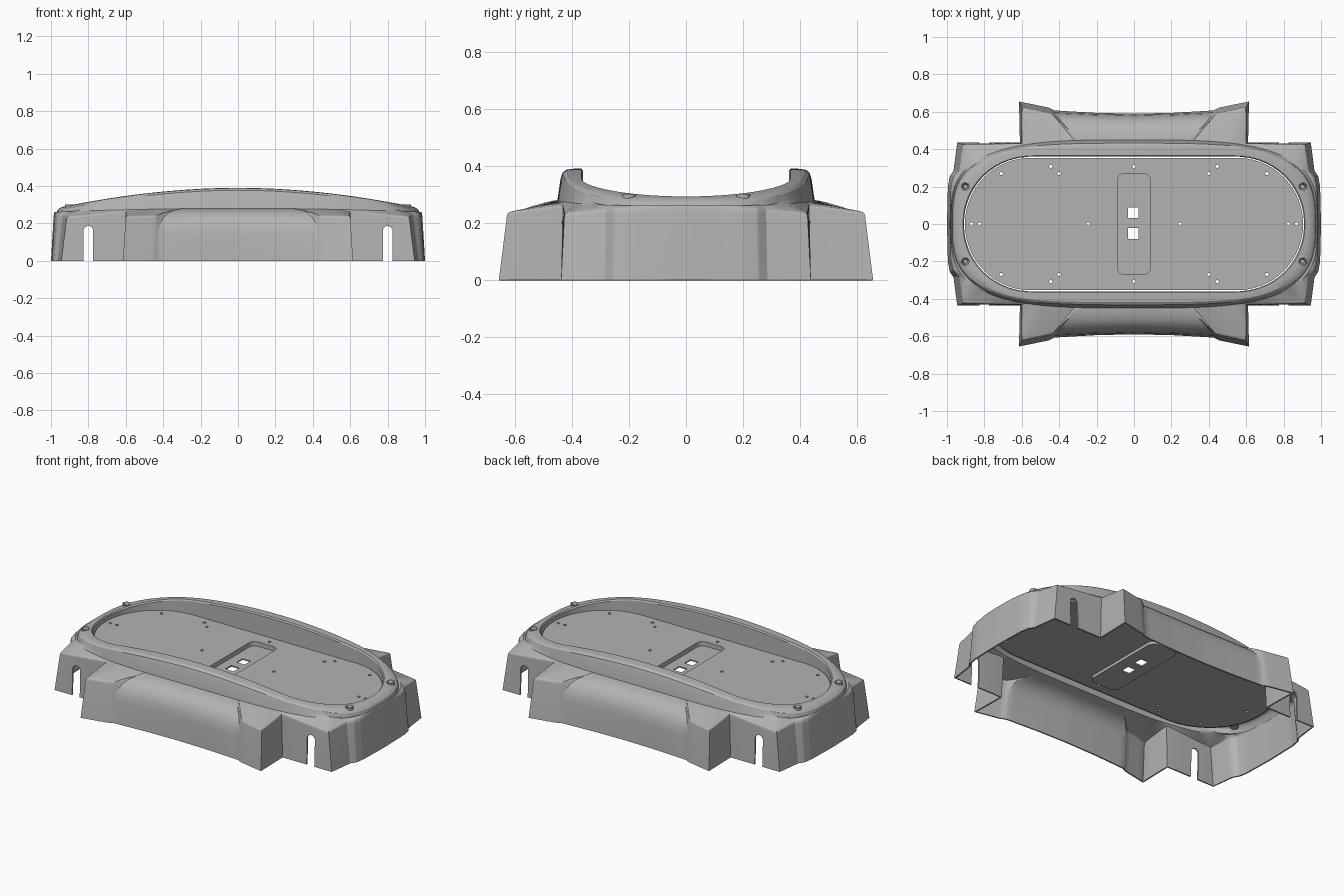
import bpy, bmesh, math
from mathutils import Vector

if "Cube" in bpy.data.objects:
    bpy.data.objects.remove(bpy.data.objects["Cube"], do_unlink=True)

grey = bpy.data.materials.new("plain_grey")
grey.use_nodes = True
GREY = (0.45, 0.45, 0.45, 1)
grey.diffuse_color = GREY
grey.node_tree.nodes["Principled BSDF"].inputs["Base Color"].default_value = GREY

PLATE_TOP = 0.265
STRAIGHT, RADIUS = 0.55, 0.36


def make_object(name, bm):
    mesh = bpy.data.meshes.new(name)
    bm.to_mesh(mesh)
    bm.free()
    mesh.materials.append(grey)
    obj = bpy.data.objects.new(name, mesh)
    bpy.context.collection.objects.link(obj)
    return obj


def prism(bm, outline, low, high, axis="z"):
    """Closed prism from a 2D outline, extruded along z or y."""
    def place(p, h):
        return (p[0], p[1], h) if axis == "z" else (p[0], h, p[1])
    bottom = [bm.verts.new(place(p, low)) for p in outline]
    top = [bm.verts.new(place(p, high)) for p in outline]
    n = len(outline)
    faces = [bm.faces.new(bottom), bm.faces.new(top)]
    for i in range(n):
        k = (i + 1) % n
        faces.append(bm.faces.new((bottom[i], bottom[k], top[k], top[i])))
    bmesh.ops.recalc_face_normals(bm, faces=faces)


def rounded_rect(hx, hy, r, steps=8, cx=0, cy=0):
    pts = []
    for q, (sx, sy) in enumerate([(1, 1), (-1, 1), (-1, -1), (1, -1)]):
        for i in range(steps + 1):
            a = math.pi / 2 * (q + i / steps)
            p = (cx + sx * (hx - r) + r * math.cos(a), cy + sy * (hy - r) + r * math.sin(a))
            if not pts or math.dist(p, pts[-1]) > 1e-5:
                pts.append(p)
    if math.dist(pts[0], pts[-1]) < 1e-5:
        pts.pop()
    return pts


def circle(cx, cy, r, n=16):
    return [(cx + r * math.cos(2 * math.pi * i / n), cy + r * math.sin(2 * math.pi * i / n))
            for i in range(n)]


def finish(obj, cutters=()):
    """Cut the holes, apply all modifiers and smooth the shading."""
    for c in cutters:
        mod = obj.modifiers.new("cut", "BOOLEAN")
        mod.object, mod.operation, mod.solver = c, "DIFFERENCE", "EXACT"
    bpy.ops.object.select_all(action="DESELECT")
    obj.select_set(True)
    bpy.context.view_layer.objects.active = obj
    bpy.ops.object.convert(target="MESH")
    bpy.ops.object.shade_smooth_by_angle(angle=math.radians(28))


# Rim curves
def rim_height(x):
    return 0.39 - 0.115 * abs(x) ** 1.9


def rim_base(deg):
    a = math.radians(deg)
    x = 0.98 * max(math.cos(a), 0) ** 0.606 if deg < 90 else 0
    y = 0.45 * math.sin(a) ** 0.606 if deg > 0 else 0
    return Vector((x, y, 0.28 - 0.02 * x * x))


def pocket_edge(p):
    """Nearest point on the stadium-shaped pocket."""
    if p.x < STRAIGHT:
        return Vector((p.x, RADIUS, 0))
    d = Vector((p.x - STRAIGHT, p.y, 0)).normalized()
    return Vector((STRAIGHT, 0, 0)) + d * RADIUS


# One quarter of the skirt: base xy, shoulder edge xyz, rim angle, fillet down, fillet in
COLUMNS = [
    ((1.0, 0), (0.985, 0, 0.25), 0, 0.1, 0.5),
    ((0.995, 0.2), (0.978, 0.2, 0.25), 15, 0.1, 0.5),
    ((0.985, 0.255), (0.965, 0.25, 0.25), 21, 0.1, 0.4),
    ((0.965, 0.285), (0.937, 0.28, 0.245), 26, 0.06, 0.2),
    ((0.945, 0.437), (0.915, 0.425, 0.235), 36, 0.06, 0.1),
    ((0.61, 0.437), (0.6, 0.432, 0.262), 66, 0.04, 0.1),
    ((0.615, 0.655), (0.6, 0.625, 0.238), 70, 0.06, 0.08),
    ((0.455, 0.622), (0.44, 0.59, 0.24), 81, 0.06, 0.08),
    ((0.425, 0.607), (0.425, 0.585, 0.262), 82, 0.5, 0.9),
    ((0.2, 0.594), (0.2, 0.58, 0.265), 86, 0.5, 0.9),
    ((0, 0.59), (0, 0.576, 0.265), 90, 0.5, 0.9),
]


def section(base, edge, deg, down, inward):
    """Points from the ground up over the shoulder and rim into the pocket."""
    base, edge, rim = Vector((*base, 0)), Vector(edge), rim_base(deg)
    a, c = edge.lerp(base, down), edge.lerp(rim, inward)
    pts = [base]
    for i in range(7):
        t = i / 6
        pts.append(a.lerp(edge, t).lerp(edge.lerp(c, t), t))
    pts.append(rim)
    inner = pocket_edge(rim)
    for f, drop in [(0.12, 0.035), (0.2, 0.013), (0.36, 0.003), (0.65, 0), (0.93, 0), (1, 0.008)]:
        p = rim.lerp(inner, f)
        p.z = rim_height(p.x) - drop
        pts.append(p)
    pts.append(Vector((inner.x, inner.y, PLATE_TOP - 0.012)))
    return pts


def mix(a, b, t):
    if isinstance(a, tuple):
        return tuple(mix(p, q, t) for p, q in zip(a, b))
    return a + (b - a) * t


bm = bmesh.new()
STEPS = 6
rows = []
for first, second in zip(COLUMNS, COLUMNS[1:]):
    rows += [section(*mix(first, second, i / STEPS)) for i in range(STEPS)]
rows.append(section(*COLUMNS[-1]))
grid = [[bm.verts.new(p) for p in row] for row in rows]
for left, right in zip(grid, grid[1:]):
    for j in range(len(left) - 1):
        bm.faces.new((left[j], right[j], right[j + 1], left[j + 1]))
shell = make_object("body_shell", bm)
mirror = shell.modifiers.new("mirror", "MIRROR")
mirror.use_axis = (True, True, False)
mirror.merge_threshold = 0.0005
thick = shell.modifiers.new("thickness", "SOLIDIFY")
thick.thickness, thick.offset = 0.009, -1

# Arched slots in the long walls and screw holes in the rim
SCREWS = [(sx * 0.9, sy * 0.2) for sx in (1, -1) for sy in (1, -1)]
bm = bmesh.new()
for cx in (-0.8, 0.8):
    arch = [(cx + 0.026 * math.cos(math.pi * i / 12), 0.16 + 0.026 * math.sin(math.pi * i / 12))
            for i in range(13)]
    prism(bm, arch + [(cx - 0.026, -0.1), (cx + 0.026, -0.1)], -0.8, 0.8, "y")
for x, y in SCREWS:
    prism(bm, circle(x, y, 0.021), 0.24, 0.4)
shell_cutter = make_object("shell_cutter", bm)
finish(shell, [shell_cutter])

# Countersunk screw cups
for n, (x, y) in enumerate(SCREWS):
    bm = bmesh.new()
    rings = [[bm.verts.new((px, py, z)) for px, py in circle(x, y, r)]
             for r, z in [(0.018, 0.262), (0.024, 0.262), (0.024, 0.302),
                          (0.019, 0.302), (0.013, 0.285), (0.011, 0.272)]]
    for low, high in zip(rings, rings[1:]):
        for i in range(16):
            k = (i + 1) % 16
            bm.faces.new((low[i], low[k], high[k], high[i]))
    bm.faces.new(rings[0][::-1])
    bm.faces.new(rings[-1])
    finish(make_object(f"screw_cup_{n + 1}", bm))

# Deck plate with a sunken tray
bm = bmesh.new()
gap = 0.006
prism(bm, rounded_rect(STRAIGHT + RADIUS - gap, RADIUS - gap, RADIUS - gap - 0.0002, 24),
      PLATE_TOP - 0.018, PLATE_TOP)
plate = make_object("deck_plate", bm)
bm = bmesh.new()
prism(bm, rounded_rect(0.096, 0.278, 0.045), PLATE_TOP - 0.036, PLATE_TOP - 0.014)
tray = make_object("deck_tray", bm)

bm = bmesh.new()
prism(bm, rounded_rect(0.088, 0.27, 0.038), PLATE_TOP - 0.028, 0.4)
recess = make_object("recess_cutter", bm)

bm = bmesh.new()
for y in (0.06, -0.05):
    prism(bm, rounded_rect(0.028, 0.029, 0.002, 2, -0.003, y), 0.1, 0.4)
square_holes = make_object("square_hole_cutter", bm)

bm = bmesh.new()
spots = {(sx * x, sy * y) for x, y in [(0.71, 0.27), (0.4, 0.27), (0.445, 0.308), (0, 0.308),
                                       (0.87, 0), (0.825, 0), (0.245, 0)]
         for sx in (1, -1) for sy in (1, -1)}
for x, y in sorted(spots):
    prism(bm, circle(x, y, 0.009, 12), 0.1, 0.4)
drill_holes = make_object("drill_hole_cutter", bm)

finish(plate, [recess, drill_holes])
finish(tray, [recess, square_holes])

for cutter in (shell_cutter, recess, square_holes, drill_holes):
    bpy.data.objects.remove(cutter, do_unlink=True)
